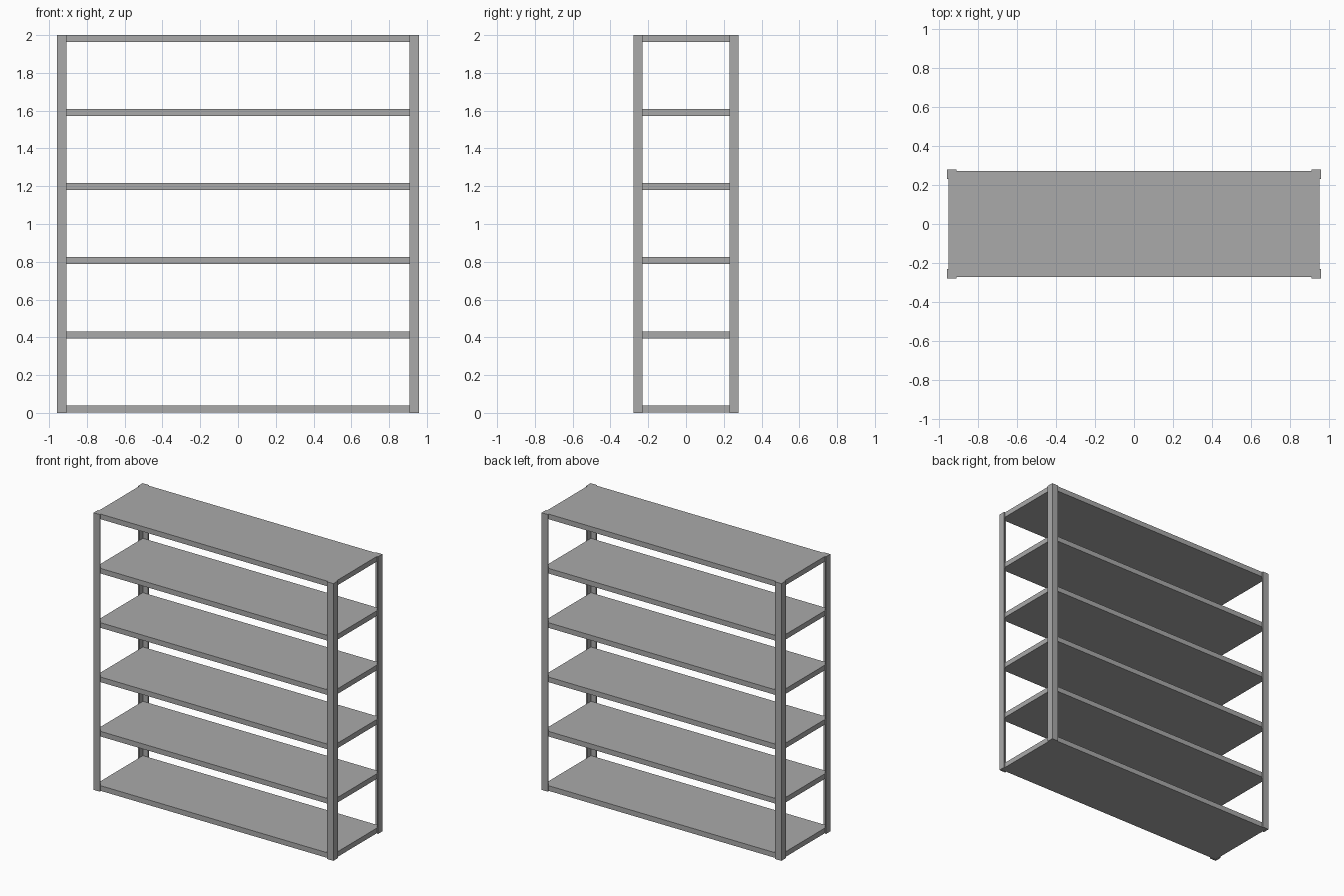
import bpy
import bmesh

cube = bpy.data.objects.get("Cube")
if cube:
    bpy.data.objects.remove(cube, do_unlink=True)

HALF_X, HALF_Y, HEIGHT = 0.957, 0.279, 2.0
FLANGE, SHEET = 0.05, 0.009
SHELF_COUNT, SHELF_THICK, SHELF_STEP = 6, 0.037, 0.392

steel = bpy.data.materials.new("grey steel")
steel.use_nodes = True
grey = (0.4, 0.4, 0.4, 1)
steel.diffuse_color = grey
steel.node_tree.nodes["Principled BSDF"].inputs["Base Color"].default_value = grey


def extrude_outline(name, outline, bottom, top):
    """Make a flat-faced solid by raising a plan outline."""
    bm = bmesh.new()
    base = bm.faces.new([bm.verts.new((x, y, bottom)) for x, y in outline])
    raised = bmesh.ops.extrude_face_region(bm, geom=[base], use_keep_orig=True)
    verts = [g for g in raised["geom"] if isinstance(g, bmesh.types.BMVert)]
    bmesh.ops.translate(bm, verts=verts, vec=(0, 0, top - bottom))
    bmesh.ops.recalc_face_normals(bm, faces=bm.faces)
    mesh = bpy.data.meshes.new(name)
    bm.to_mesh(mesh)
    bm.free()
    mesh.materials.append(steel)
    obj = bpy.data.objects.new(name, mesh)
    bpy.context.collection.objects.link(obj)
    return obj


# Angle-iron corner posts, wrapped around the shelf corners
angle = [(0, 0), (FLANGE, 0), (FLANGE, SHEET), (SHEET, SHEET),
         (SHEET, FLANGE), (0, FLANGE)]
for side, sx in (("left", 1), ("right", -1)):
    for end, sy in (("front", -1), ("back", 1)):
        outline = [(sx * (HALF_X - u), sy * (HALF_Y - v)) for u, v in angle]
        extrude_outline(f"{end}_{side}_post", outline, 0, HEIGHT)

# Evenly spaced solid shelves, the highest flush with the post tops
x, y = HALF_X - SHEET, HALF_Y - SHEET
for i in range(SHELF_COUNT):
    top = HEIGHT - SHELF_STEP * (SHELF_COUNT - 1 - i)
    extrude_outline(f"shelf_{i + 1}", [(-x, -y), (x, -y), (x, y), (-x, y)],
                    top - SHELF_THICK, top)
